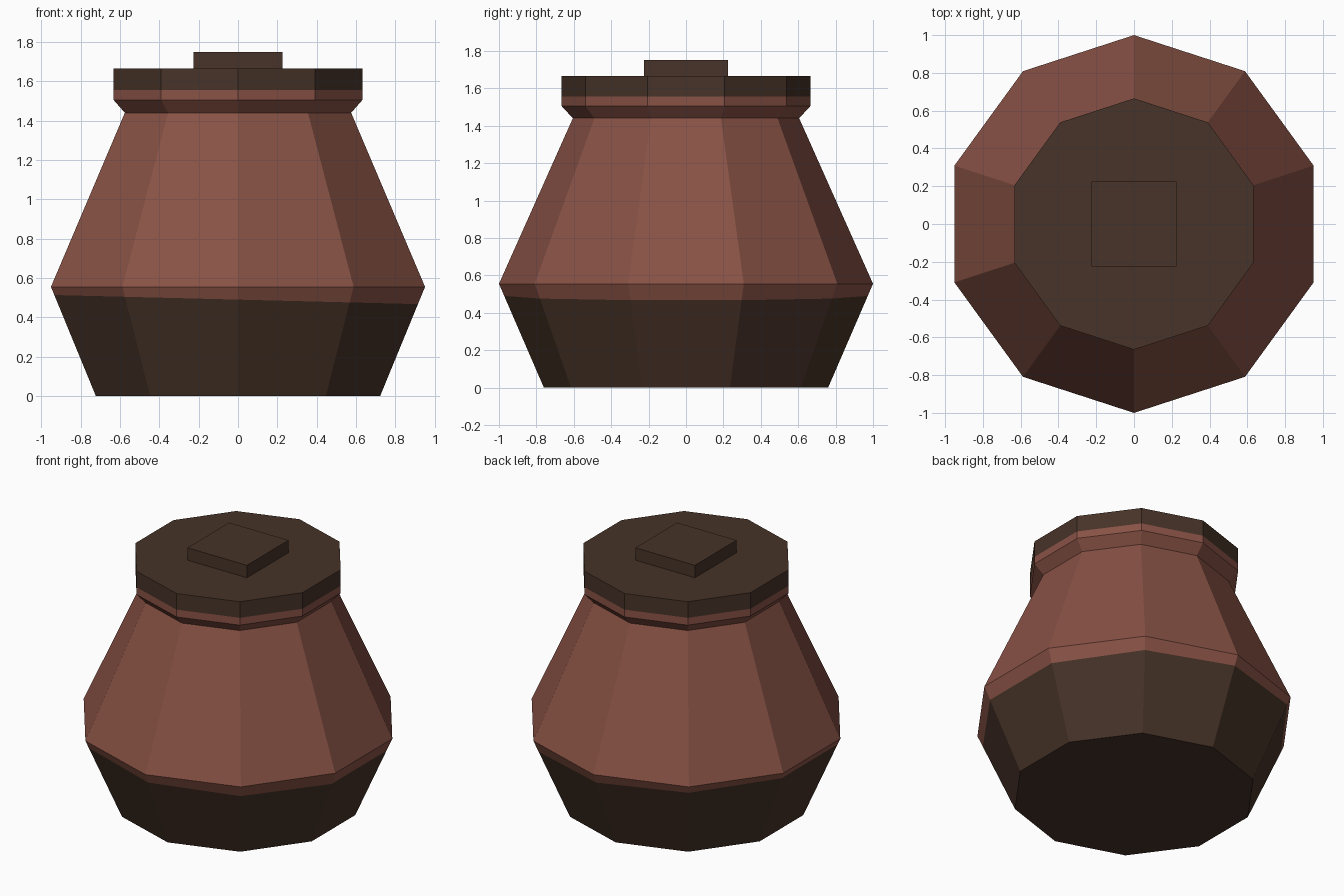
import bpy, bmesh, math
from mathutils import Vector

if "Cube" in bpy.data.objects:
    bpy.data.objects.remove(bpy.data.objects["Cube"])

SIDES = 10


def material(name, rgb):
    m = bpy.data.materials.new(name)
    m.diffuse_color = (*rgb, 1)
    m.use_nodes = True
    m.node_tree.nodes["Principled BSDF"].inputs["Base Color"].default_value = m.diffuse_color
    return m


clay = material("red clay", (0.25, 0.085, 0.06))
glaze = material("dark brown glaze", (0.063, 0.033, 0.021))


def finish(bm, name, mats):
    bmesh.ops.recalc_face_normals(bm, faces=bm.faces)
    me = bpy.data.meshes.new(name)
    bm.to_mesh(me)
    bm.free()
    for m in mats:
        me.materials.append(m)
    ob = bpy.data.objects.new(name, me)
    bpy.context.collection.objects.link(ob)
    return ob


# Jar: ten-sided turned profile (radius, height), closed top and bottom
profile = [(0.76, 0), (1.0, 0.555), (0.605, 1.44), (0.665, 1.505), (0.665, 1.665)]
bm = bmesh.new()
rings = []
for r, z in profile:
    angles = [math.pi / 2 + 2 * math.pi * i / SIDES for i in range(SIDES)]
    rings.append([bm.verts.new((r * math.cos(a), r * math.sin(a), z)) for a in angles])
for lo, hi in zip(rings, rings[1:]):
    for i in range(SIDES):
        j = (i + 1) % SIDES
        bm.faces.new((lo[i], lo[j], hi[j], hi[i]))
bm.faces.new(rings[0])
bm.faces.new(rings[-1])

# Cut the glaze lines: slightly tilted on the base, level on the rim
base_line, tilt, rim_line = 0.49, -0.025, 1.555
for z, t in ((base_line, tilt), (rim_line, 0)):
    bmesh.ops.bisect_plane(bm, geom=bm.verts[:] + bm.edges[:] + bm.faces[:],
                           plane_co=(0, 0, z), plane_no=Vector((-t, 0, 1)).normalized())
for f in bm.faces:
    c = f.calc_center_median()
    f.material_index = int(c.z < base_line + tilt * c.x or c.z > rim_line)
finish(bm, "jar", [clay, glaze])

# Lid knob: square block on the flat top
bm = bmesh.new()
bmesh.ops.create_cube(bm, size=1)
for v in bm.verts:
    v.co = (v.co.x * 0.45, v.co.y * 0.45, 1.70 + v.co.z * 0.10)
finish(bm, "lid_knob", [glaze])
